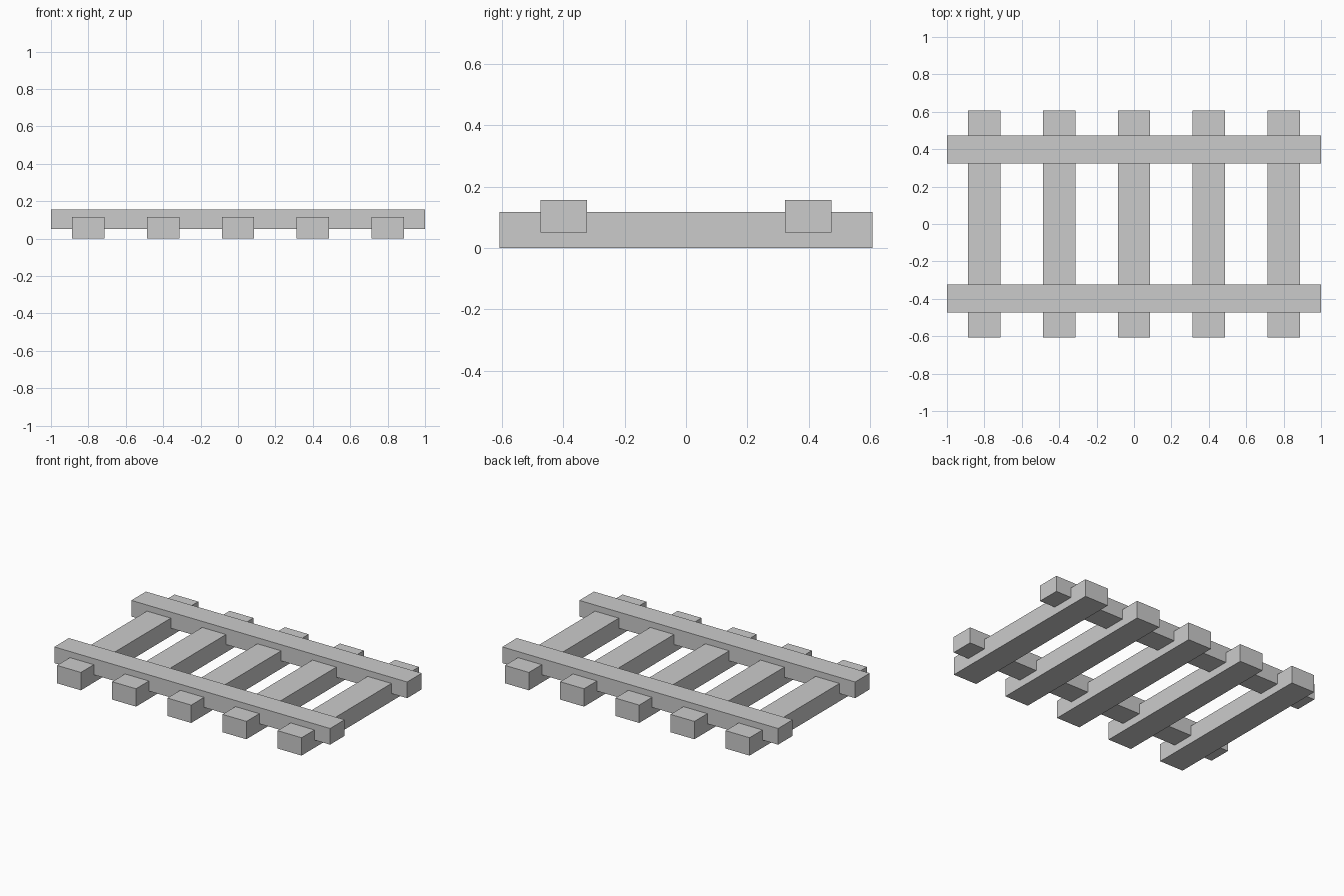
import bpy

if "Cube" in bpy.data.objects:
    bpy.data.objects.remove(bpy.data.objects["Cube"])


def box(name, center, size):
    bpy.ops.mesh.primitive_cube_add(size=1, location=center)
    obj = bpy.context.object
    obj.name = name
    obj.scale = size
    bpy.ops.object.transform_apply(location=False, rotation=False, scale=True)
    return obj


# Five cross sleepers resting on the ground
SLEEPER_HEIGHT = 0.117
for i in range(5):
    box(f"sleeper_{i + 1}", (-0.8 + 0.4 * i, 0, SLEEPER_HEIGHT / 2),
        (0.173, 1.216, SLEEPER_HEIGHT))

# Two long rails sunk into the sleepers
RAIL_BOTTOM, RAIL_TOP = 0.051, 0.157
for name, side in (("front_rail", -1), ("back_rail", 1)):
    box(name, (0, side * 0.399, (RAIL_BOTTOM + RAIL_TOP) / 2),
        (2.0, 0.151, RAIL_TOP - RAIL_BOTTOM))
